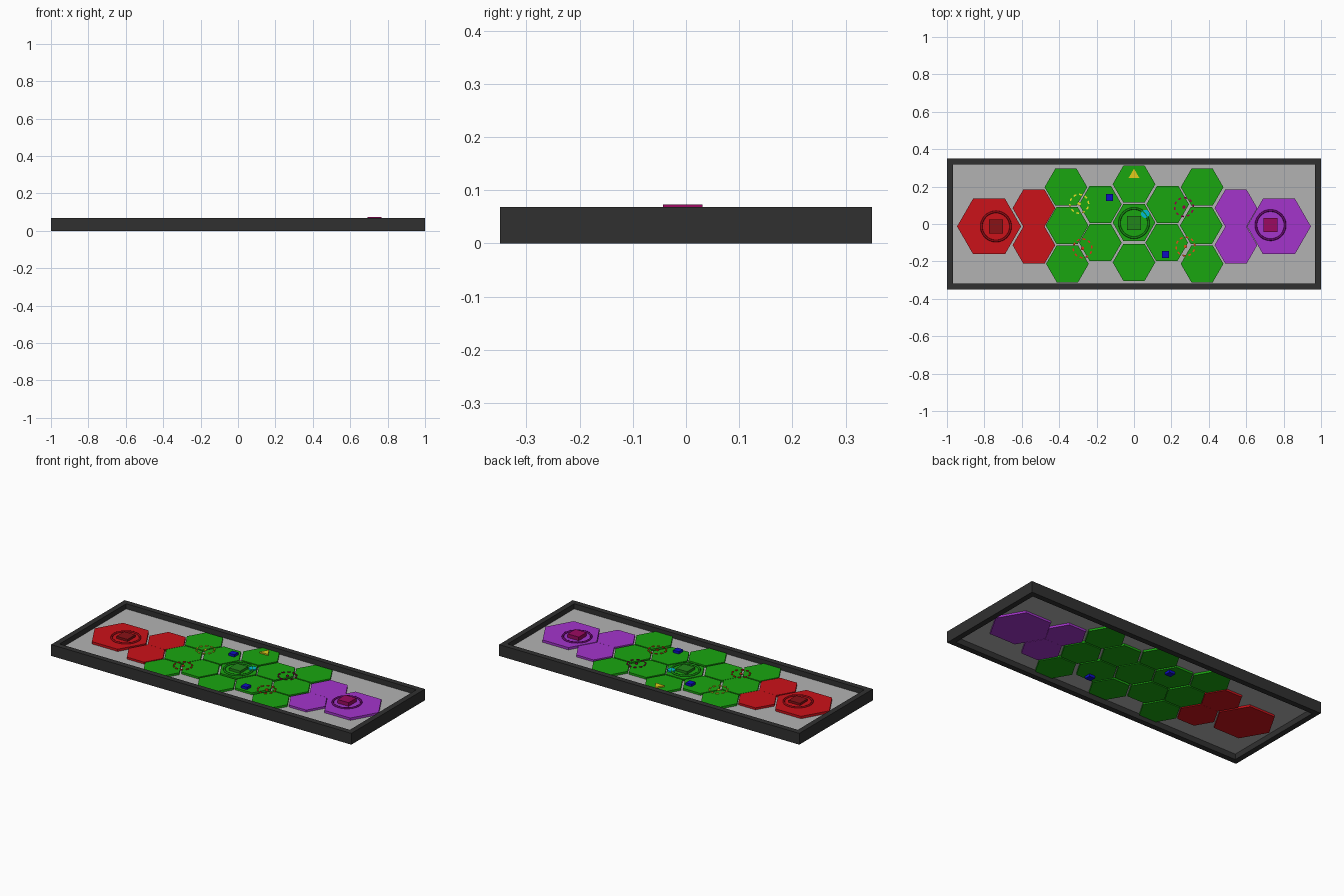
import bpy, math
from math import cos, sin, pi

if "Cube" in bpy.data.objects:
    bpy.data.objects.remove(bpy.data.objects["Cube"])

MATS = {}


def paint(o, name, col):
    if col is None:
        return o
    if col not in MATS:
        m = bpy.data.materials.new("paint_" + str(len(MATS)))
        m.diffuse_color = (*col, 1)
        m.use_nodes = True
        m.node_tree.nodes["Principled BSDF"].inputs["Base Color"].default_value = m.diffuse_color
        MATS[col] = m
    o.name = name
    o.data.materials.append(MATS[col])
    return o


def box(name, x0, x1, y0, y1, z0, z1, col):
    bpy.ops.mesh.primitive_cube_add(size=1, location=((x0 + x1) / 2, (y0 + y1) / 2, (z0 + z1) / 2))
    o = bpy.context.object
    o.scale = (x1 - x0, y1 - y0, z1 - z0)
    return paint(o, name, col)


def prism(name, x, y, r, z0, z1, n, col, turn=0.0):
    bpy.ops.mesh.primitive_cylinder_add(vertices=n, radius=r, depth=z1 - z0,
                                        location=(x, y, (z0 + z1) / 2), rotation=(0, 0, turn))
    return paint(bpy.context.object, name, col)


def ring(name, x, y, r, minor, z, col):
    bpy.ops.mesh.primitive_torus_add(major_radius=r, minor_radius=minor, major_segments=48,
                                     minor_segments=8, location=(x, y, z))
    bpy.ops.object.shade_smooth()
    return paint(bpy.context.object, name, col)


def dashed_ring(name, x, y, r, z0, z1, col, n=10, w=0.004):
    # short curved bars around a circle, with a dot in the middle
    vs, fs = [], []
    for i in range(n):
        b = len(vs)
        for k in range(3):
            a = 2 * pi * (i + k * 0.25) / n
            for rr, z in ((r - w, z0), (r + w, z0), (r + w, z1), (r - w, z1)):
                vs.append((x + rr * cos(a), y + rr * sin(a), z))
        for k in range(2):
            q = b + 4 * k
            for j in range(4):
                m = (j + 1) % 4
                fs.append((q + j, q + 4 + j, q + 4 + m, q + m))
        fs += [(b, b + 1, b + 2, b + 3), (b + 11, b + 10, b + 9, b + 8)]
    me = bpy.data.meshes.new(name)
    me.from_pydata(vs, [], fs)
    o = bpy.data.objects.new(name, me)
    bpy.context.collection.objects.link(o)
    paint(o, name, col)
    prism(name + "_dot", x, y, 0.009, z0, z1, 12, col)


DARK, FLOOR = (0.03, 0.03, 0.03), (0.45, 0.45, 0.45)
RED, GREEN, PURPLE = (0.6, 0.006, 0.01), (0.01, 0.38, 0.005), (0.37, 0.035, 0.6)
H, T, FZ = 0.068, 0.033, 0.036
HB, HT = 0.021, 0.049

# Tray: four walls and a thin floor at mid height
for s, side in ((-1, "front"), (1, "back")):
    a, b = sorted((s * 0.35, s * (0.35 - T)))
    box("wall_" + side, -1, 1, a, b, 0, H, DARK)
for s, side in ((-1, "left"), (1, "right")):
    a, b = sorted((s, s * (1 - T)))
    box("wall_" + side, a, b, -0.35 + T, 0.35 - T, 0, H, DARK)
box("floor", -1 + T, 1 - T, -0.35 + T, 0.35 - T, FZ - 0.003, FZ + 0.001, FLOOR)

# Hexagonal tiles
tiles = {
    "red": (RED, [(-0.535, 0.085), (-0.535, -0.113)]),
    "purple": (PURPLE, [(0.545, 0.085), (0.545, -0.113)]),
    "green": (GREEN, [(0, 0.213), (0, 0.008), (0, -0.205), (-0.18, 0.105), (-0.18, -0.1),
                      (0.18, 0.105), (0.175, -0.1), (-0.364, 0.197), (-0.358, -0.008),
                      (-0.356, -0.213), (0.364, 0.197), (0.36, -0.008), (0.364, -0.213)]),
}
for name, (col, spots) in tiles.items():
    for x, y in spots:
        prism(name + "_tile", x, y, 0.114, HB, HT, 6, col, pi / 6)
prism("red_base_tile", -0.775, -0.013, 0.171, HB, HT + 0.002, 6, RED, pi / 6)
prism("purple_base_tile", 0.775, -0.013, 0.171, HB, HT + 0.002, 6, PURPLE, pi / 6)

# Square pads with rings around them
for name, x, y, top, bc, rc in (
        ("red", -0.738, -0.013, 0.064, (0.25, 0.006, 0.008), (0.3, 0.003, 0.006)),
        ("purple", 0.73, -0.006, 0.073, (0.33, 0.003, 0.12), (0.14, 0.002, 0.16)),
        ("green", 0, 0.005, 0.064, (0.015, 0.24, 0.01), (0.008, 0.25, 0.006))):
    box(name + "_pad", x - 0.037, x + 0.037, y - 0.037, y + 0.037, HT - 0.005, top, bc)
    ring(name + "_ring", x, y, 0.078, 0.006, HT + 0.003, rc)

# Blue blocks, passing through their tiles
for x, y in ((-0.13, 0.142), (0.168, -0.163)):
    box("blue_block", x - 0.019, x + 0.019, y - 0.019, y + 0.019, 0.006, 0.064, (0.004, 0.004, 0.55))

# Markers
prism("yellow_triangle", 0, 0.262, 0.034, HT - 0.003, HT + 0.008, 3, (0.75, 0.6, 0.01))
prism("cyan_disc", 0.06, 0.054, 0.022, HT - 0.003, HT + 0.008, 24, (0.0, 0.5, 0.65))
for name, x, y, col in (("yellow", -0.293, 0.108, (0.8, 0.75, 0.02)),
                        ("crimson", 0.267, 0.09, (0.3, 0.0, 0.06)),
                        ("scarlet", -0.275, -0.13, (0.7, 0.03, 0.01)),
                        ("orange", 0.275, -0.12, (0.75, 0.08, 0.01))):
    dashed_ring(name + "_dashes", x, y, 0.05, HT - 0.003, HT + 0.004, col)
